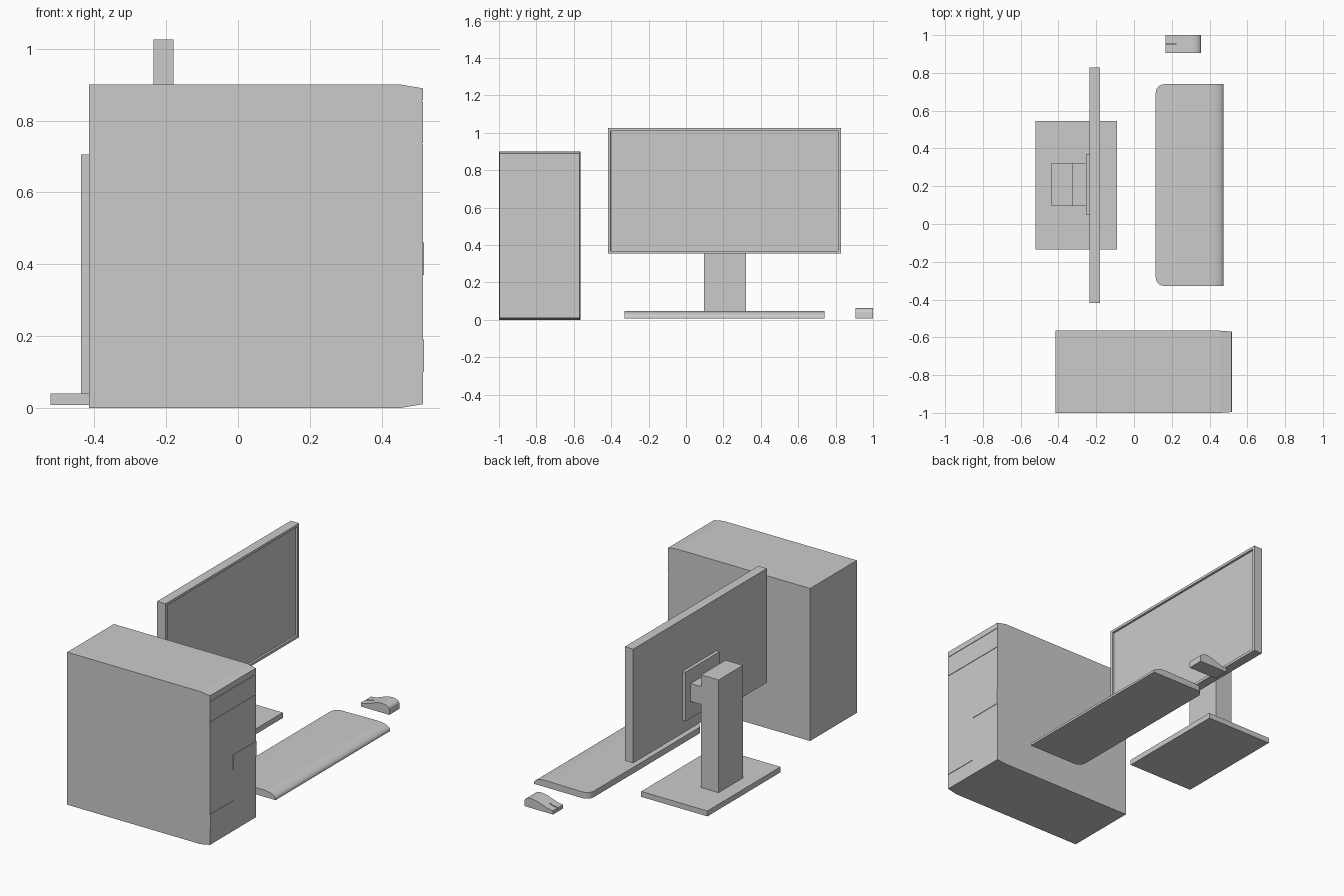
import bpy, bmesh, math

if "Cube" in bpy.data.objects:
    bpy.data.objects.remove(bpy.data.objects["Cube"])


def finish(bm, name, smooth=False):
    bmesh.ops.recalc_face_normals(bm, faces=bm.faces)
    mesh = bpy.data.meshes.new(name)
    bm.to_mesh(mesh)
    bm.free()
    ob = bpy.data.objects.new(name, mesh)
    bpy.context.collection.objects.link(ob)
    if smooth:
        bpy.ops.object.select_all(action='DESELECT')
        ob.select_set(True)
        bpy.context.view_layer.objects.active = ob
        bpy.ops.object.shade_smooth_by_angle(angle=math.radians(35))
    return ob


def box_bm(x0, x1, y0, y1, z0, z1):
    bm = bmesh.new()
    bmesh.ops.create_cube(bm, size=1)
    for v in bm.verts:
        v.co = ((x0 + x1) / 2 + v.co.x * (x1 - x0),
                (y0 + y1) / 2 + v.co.y * (y1 - y0),
                (z0 + z1) / 2 + v.co.z * (z1 - z0))
    return bm


def box(name, *dims):
    return finish(box_bm(*dims), name)


def prism_bm(profile, y0, y1):
    """Extrude an x-z outline along y."""
    bm = bmesh.new()
    face = bm.faces.new([bm.verts.new((x, y0, z)) for x, z in profile])
    out = bmesh.ops.extrude_face_region(bm, geom=[face])
    for v in out['geom']:
        if isinstance(v, bmesh.types.BMVert):
            v.co.y = y1
    return bm


# Tower case: tapered front with two fine seams around the drive bay
front = 0.515
profile = [(-0.415, 0), (0.455, 0), (front, 0.01)]
for z in (0.735, 0.855):
    profile += [(front, z - 0.002), (front - 0.003, z - 0.002),
                (front - 0.003, z + 0.002), (front, z + 0.002)]
profile += [(front, 0.89), (0.455, 0.9), (-0.415, 0.9)]
bm = prism_bm(profile, -1.0, -0.565)
for v in bm.verts:
    if v.co.x > 0.5:
        v.co.y += 0.004 if v.co.y < -0.8 else -0.004
finish(bm, "tower_case")

# Raised front panels
box("port_panel", 0.51, 0.518, -0.78, -0.569, 0.37, 0.46)
box("lower_panel", 0.51, 0.518, -0.996, -0.78, 0.10, 0.19)

# Monitor with recessed screen
bm = box_bm(-0.235, -0.18, -0.418, 0.828, 0.353, 1.026)
bm.normal_update()
screen = [f for f in bm.faces if f.normal.x > 0.9]
bmesh.ops.inset_region(bm, faces=screen, thickness=0.022)
bmesh.ops.inset_region(bm, faces=screen, thickness=0.0005, depth=-0.012)
finish(bm, "monitor")

# Monitor stand
box("mount_plate", -0.255, -0.235, 0.05, 0.37, 0.43, 0.72)
box("mount_arm", -0.325, -0.255, 0.095, 0.322, 0.53, 0.635)
box("stand_column", -0.438, -0.325, 0.095, 0.322, 0.04, 0.705)
box("stand_base", -0.522, -0.09, -0.136, 0.546, 0.008, 0.04)

# Keyboard: rounded near edge, rounded far corners
profile = [(0.115, 0.008), (0.475, 0.008)]
for i in range(9):
    a = math.pi / 2 * i / 8
    profile.append((0.395 + 0.08 * math.cos(a), 0.014 + 0.034 * math.sin(a)))
profile.append((0.115, 0.044))
bm = prism_bm(profile, -0.328, 0.74)
corners = [e for e in bm.edges
           if all(v.co.x < 0.12 for v in e.verts)
           and abs(e.verts[0].co.y - e.verts[1].co.y) < 0.01]
bmesh.ops.bevel(bm, geom=corners, offset=0.045, segments=6, profile=0.5,
                affect='EDGES')
finish(bm, "keyboard", smooth=True)

# Mouse: low nose rising to a rounded palm rest
profile = [(0.168, 0.008), (0.354, 0.008), (0.354, 0.04)]
for i in range(1, 7):
    a = math.pi / 2 * i / 6
    profile.append((0.31 + 0.044 * math.cos(a), 0.04 + 0.024 * math.sin(a)))
for i in range(1, 10):
    t = i / 9
    profile.append((0.31 - 0.142 * t,
                    0.047 + 0.017 * math.cos(math.pi * t)))
mouse = finish(prism_bm(profile, 0.905, 1.0), "mouse")

# Slit between the mouse buttons
cutter = box("slit_cutter", 0.15, 0.222, 0.949, 0.956, 0.022, 0.1)
cutter.hide_render = True
mod = mouse.modifiers.new("slit", 'BOOLEAN')
mod.operation = 'DIFFERENCE'
mod.object = cutter
bpy.context.view_layer.objects.active = mouse
bpy.ops.object.modifier_apply(modifier=mod.name)
bpy.data.objects.remove(cutter)
bpy.ops.object.select_all(action='DESELECT')
mouse.select_set(True)
bpy.ops.object.shade_smooth_by_angle(angle=math.radians(35))
